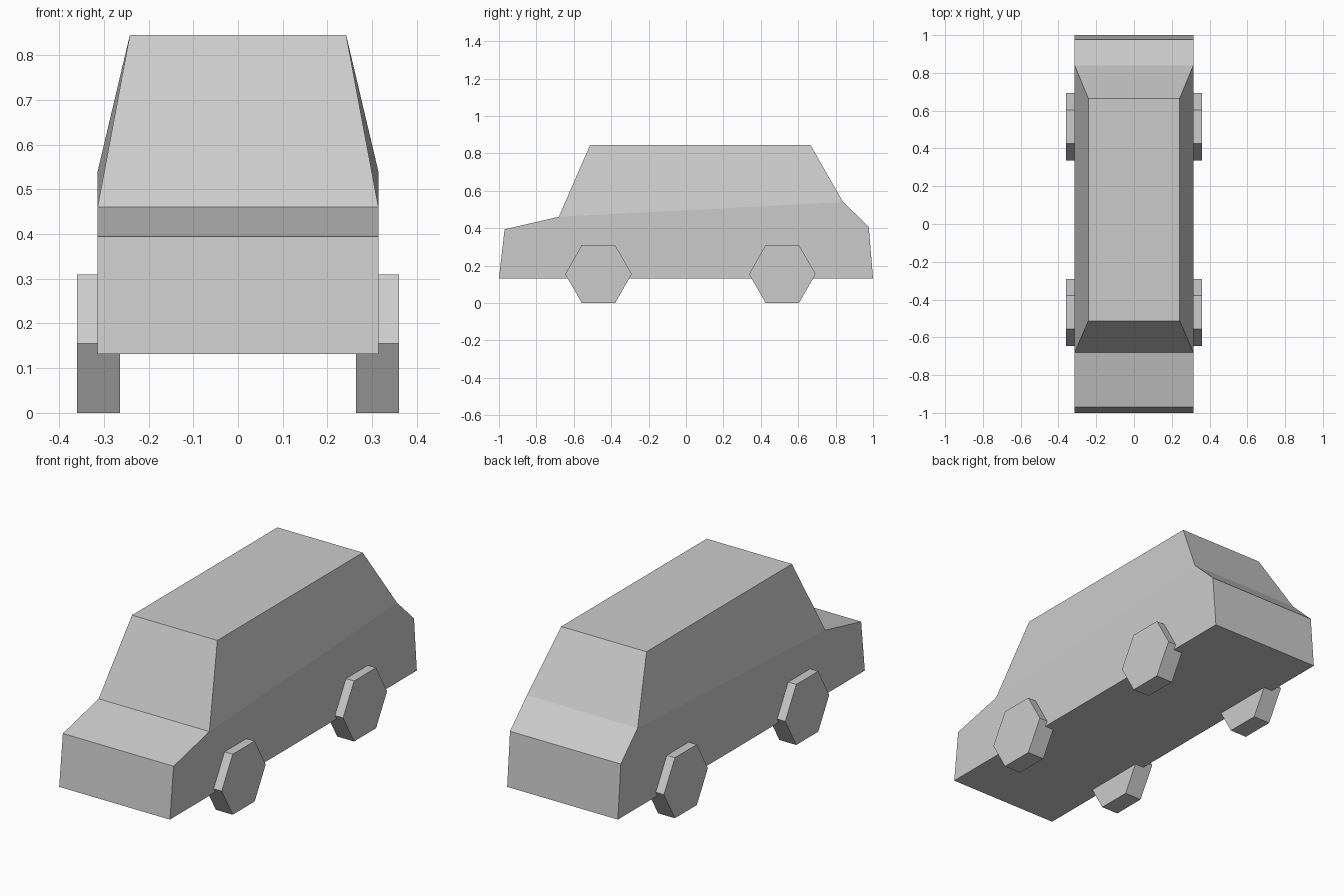
import bpy, bmesh, math

if "Cube" in bpy.data.objects:
    bpy.data.objects.remove(bpy.data.objects["Cube"])

HALF_W, ROOF_W = 0.314, 0.242


def finish(bm, name):
    bmesh.ops.recalc_face_normals(bm, faces=bm.faces)
    mesh = bpy.data.meshes.new(name)
    bm.to_mesh(mesh)
    bm.free()
    obj = bpy.data.objects.new(name, mesh)
    bpy.context.collection.objects.link(obj)
    return obj


# Body: lower side profile (y, z) extruded across the width
profile = [(-1, 0.132), (-0.97, 0.394), (-0.68, 0.461),
           (0.84, 0.54), (0.977, 0.408), (1, 0.132)]
bm = bmesh.new()
sides = [[bm.verts.new((s * HALF_W, y, z)) for y, z in profile] for s in (-1, 1)]
left, right = sides
bm.faces.new(left)
bm.faces.new(right[::-1])
for i in range(len(profile)):
    j = (i + 1) % len(profile)
    face = bm.faces.new((left[i], right[i], right[j], left[j]))
    if i == 2:
        deck = face

# Cabin: deck raised and tapered to the roof
roof = bmesh.ops.extrude_discrete_faces(bm, faces=[deck])["faces"][0]
for v in roof.verts:
    v.co = (math.copysign(ROOF_W, v.co.x), -0.513 if v.co.y < 0 else 0.665, 0.845)
finish(bm, "car_body")


# Wheels: six-sided discs
def wheel(name, x, y):
    bpy.ops.mesh.primitive_cylinder_add(vertices=6, radius=0.178, depth=0.096,
                                        location=(x, y, 0.155))
    obj = bpy.context.object
    obj.name = name
    # Corners point along y so the flats sit on the ground
    obj.rotation_euler = (0, math.pi / 2, 0)
    for v in obj.data.vertices:
        v.co.z = math.copysign(0.048, v.co.z)
    obj.scale = (0.155 / (0.178 * math.cos(math.pi / 6)), 1, 1)


for side, s in (("left", -1), ("right", 1)):
    wheel(f"front_{side}_wheel", s * 0.312, -0.468)
    wheel(f"rear_{side}_wheel", s * 0.312, 0.515)
